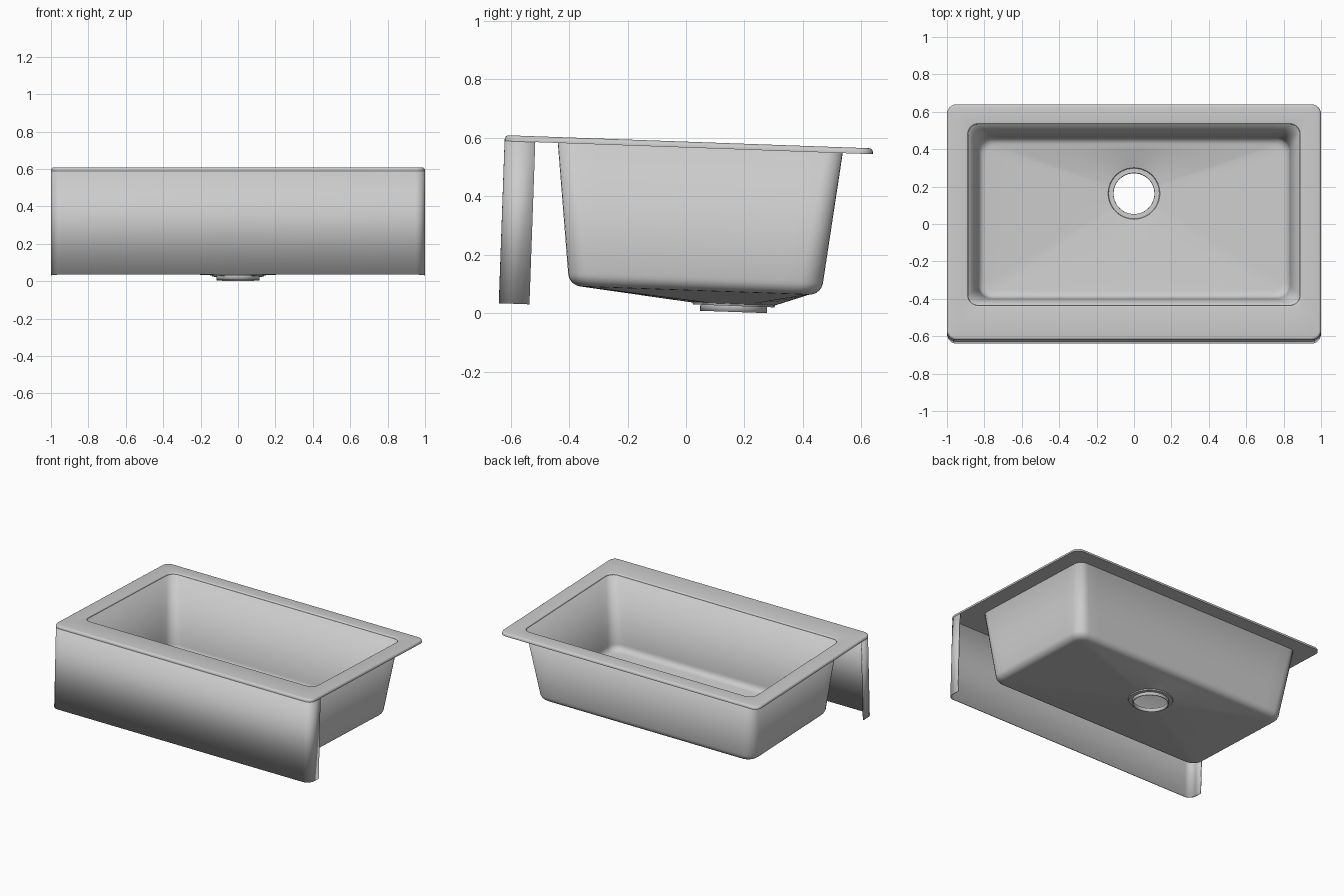
import bpy, bmesh
from math import sin, cos, pi, atan2, radians
from mathutils import Vector

cube = bpy.data.objects.get("Cube")
if cube:
    bpy.data.objects.remove(cube, do_unlink=True)

TILT = radians(-2.05)     # the sink leans slightly to the back
LIFT = 0.587              # height of the rim plane
DRAIN_Y = 0.183

grey = bpy.data.materials.new("sink_grey")
grey.use_nodes = True
colour = (0.6, 0.6, 0.6, 1)
grey.diffuse_color = colour
grey.node_tree.nodes["Principled BSDF"].inputs["Base Color"].default_value = colour


def rounded_ring(hx, y0, y1, r, z, arc=7, nx=20, ny=12):
    """Rounded rectangle loop with subdivided straight sides."""
    centres = [(hx - r, y1 - r), (r - hx, y1 - r), (r - hx, y0 + r), (hx - r, y0 + r)]
    corners = []
    for i, (cx, cy) in enumerate(centres):
        angles = [(i + k / (arc - 1)) * pi / 2 for k in range(arc)]
        corners.append([Vector((cx + r * cos(a), cy + r * sin(a), z)) for a in angles])
    ring = []
    for i, corner in enumerate(corners):
        ring += corner
        n = nx if i % 2 == 0 else ny
        ring += [corner[-1].lerp(corners[(i + 1) % 4][0], k / n) for k in range(1, n)]
    return ring


def drain_ring(like, r, z):
    """Circle round the drain whose points line up with another loop."""
    ring = []
    for p in like:
        a = atan2(p.y - DRAIN_Y, p.x)
        ring.append(Vector((r * cos(a), DRAIN_Y + r * sin(a), z)))
    return ring


def loft(name, rings, closed_rings=True, wrap=False, thickness=0):
    """Skin a list of matching loops and add the finished part."""
    bm = bmesh.new()
    rows = [[bm.verts.new(p) for p in ring] for ring in rings]
    if wrap:
        rows.append(rows[0])
    n = len(rows[0])
    for a, b in zip(rows, rows[1:]):
        for i in range(n if closed_rings else n - 1):
            j = (i + 1) % n
            bm.faces.new((a[i], a[j], b[j], b[i]))
    bmesh.ops.recalc_face_normals(bm, faces=bm.faces)
    mesh = bpy.data.meshes.new(name)
    bm.to_mesh(mesh)
    bm.free()
    mesh.materials.append(grey)
    ob = bpy.data.objects.new(name, mesh)
    bpy.context.collection.objects.link(ob)
    ob.location.z = LIFT
    ob.rotation_euler.x = TILT
    bpy.ops.object.select_all(action="DESELECT")
    ob.select_set(True)
    bpy.context.view_layer.objects.active = ob
    bpy.ops.object.shade_smooth_by_angle(angle=radians(35))
    if thickness:
        solid = ob.modifiers.new("sheet", "SOLIDIFY")
        solid.thickness = thickness
        solid.offset = 0
    return ob


# Rim: flat frame with rounded upper edges
def outer(inset, z):
    return rounded_ring(1 - inset, -0.62 + inset, 0.64 - inset, 0.05 - inset, z)


def opening(grow, z):
    return rounded_ring(0.888 + grow, -0.436 - grow, 0.535 + grow, 0.055 + grow, z)


R = 0.014
steps = [k * pi / 8 for k in range(5)]
rim = [outer(0, -0.02)]
rim += [outer(R * (1 - cos(a)), R * (sin(a) - 1)) for a in steps]
rim += [opening(0.6 * R * (1 - sin(a)), 0.6 * R * (cos(a) - 1)) for a in steps]
rim.append(opening(0, -0.02))
loft("rim", rim, wrap=True)

# Basin: drafted walls, filleted bottom edge, floor falling to the drain
basin = [opening(0, -0.01)]
FILLET = 0.045
for a in [k * pi / 12 for k in range(7)]:
    inset = 0.052 + FILLET * (1 - cos(a))
    z = -0.46 - FILLET * sin(a)
    basin.append(rounded_ring(0.888 - inset, -0.436 + inset, 0.535 - inset, 0.075 - 0.5 * (inset - 0.052), z))
edge = basin[-1]
lip = drain_ring(edge, 0.14, -0.546)
for t in (0.2, 0.4, 0.6, 0.8):
    basin.append([p.lerp(q, t) for p, q in zip(edge, lip)])
basin.append(lip)
for r, z in ((0.137, -0.553), (0.112, -0.553), (0.112, -0.576)):
    basin.append(drain_ring(edge, r, z))
loft("basin", basin, thickness=0.006)

# Apron: thin front panel with rounded corners and short side returns
S = 0.997
C = 0.05
half = [(S, -0.515), (S, -0.617 + C)]
half += [(S - C + C * cos(a), -0.617 + C - C * sin(a)) for a in [k * pi / 16 for k in range(1, 9)]]
path = half + [(-x, y) for x, y in reversed(half)]
loft("apron", [[Vector((x, y, z)) for x, y in path] for z in (-0.015, -0.575)],
     closed_rings=False, thickness=0.006)
